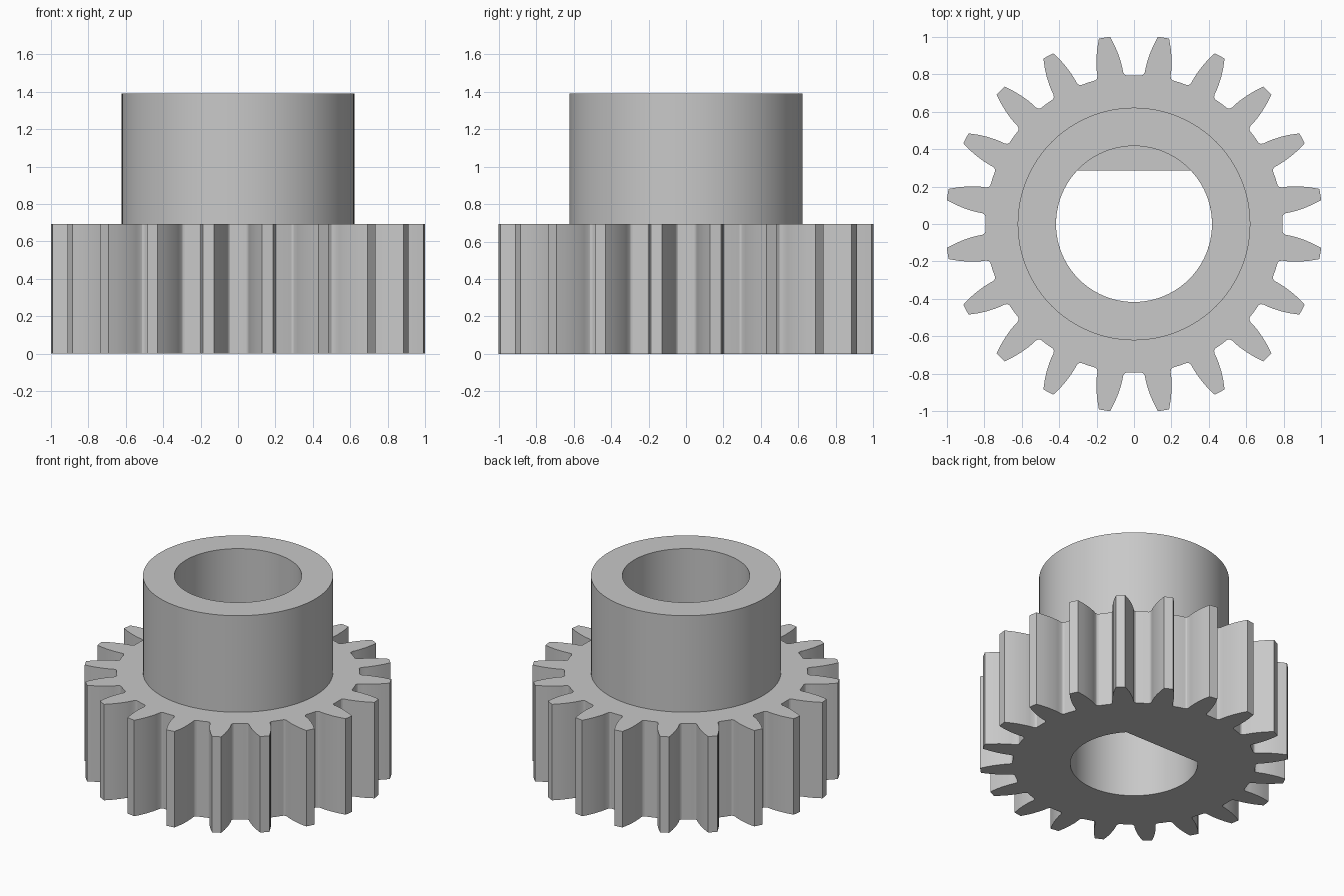
import bpy, bmesh
from math import sin, cos, asin, pi, radians, sqrt

if "Cube" in bpy.data.objects:
    bpy.data.objects.remove(bpy.data.objects["Cube"], do_unlink=True)

TEETH = 20
GEAR_TOP, HUB_TOP = 0.693, 1.39
HUB_R, BORE_R, FLAT_Y = 0.622, 0.417, 0.285

steel = bpy.data.materials.new("grey_metal")
steel.use_nodes = True
GREY = (0.58, 0.58, 0.58, 1)
steel.diffuse_color = GREY
steel.node_tree.nodes["Principled BSDF"].inputs["Base Color"].default_value = GREY


def arc(radius, start, end, steps):
    return [(radius * cos(start + (end - start) * i / steps),
             radius * sin(start + (end - start) * i / steps)) for i in range(steps + 1)]


def circle(radius, steps=96):
    return arc(radius, 0, 2 * pi, steps)[:-1]


def gear_outline():
    # half a tooth: (radius, half width), from root fillet to tip
    flank = [(0.795, 0.083), (0.802, 0.074), (0.815, 0.0695), (0.84, 0.069),
             (0.87, 0.066), (0.917, 0.058), (0.96, 0.047), (1.009, 0.03)]
    points = []
    for t in range(TEETH):
        mid = (t + 0.5) * 2 * pi / TEETH
        polar = [(r, -asin(w / r)) for r, w in flank]
        polar += [(r, -a) for r, a in reversed(polar)]
        polar.append((0.795, pi / TEETH))
        points += [(r * cos(mid + a), r * sin(mid + a)) for r, a in polar]
    return points


def extruded_ring(name, outer, inner, bottom, top):
    # flat outline with a hole, raised into a solid
    bm = bmesh.new()
    edges = []
    for loop in (outer, inner):
        verts = [bm.verts.new((x, y, bottom)) for x, y in loop]
        edges += [bm.edges.new((v, verts[i - 1])) for i, v in enumerate(verts)]
    bmesh.ops.triangle_fill(bm, edges=edges, use_beauty=True, normal=(0, 0, -1))
    raised = bmesh.ops.extrude_face_region(bm, geom=bm.faces[:], use_keep_orig=True)
    moved = [g for g in raised["geom"] if isinstance(g, bmesh.types.BMVert)]
    bmesh.ops.translate(bm, verts=moved, vec=(0, 0, top - bottom))
    bmesh.ops.recalc_face_normals(bm, faces=bm.faces[:])
    mesh = bpy.data.meshes.new(name)
    bm.to_mesh(mesh)
    bm.free()
    mesh.materials.append(steel)
    obj = bpy.data.objects.new(name, mesh)
    bpy.context.collection.objects.link(obj)
    bpy.ops.object.select_all(action='DESELECT')
    obj.select_set(True)
    bpy.context.view_layer.objects.active = obj
    bpy.ops.object.shade_smooth_by_angle(angle=radians(30))
    return obj


# toothed wheel with a D-shaped bore, flat towards the back
flat_angle = asin(FLAT_Y / BORE_R)
d_bore = arc(BORE_R, pi - flat_angle, 2 * pi + flat_angle, 72)
extruded_ring("gear_wheel", gear_outline(), d_bore, 0, GEAR_TOP)

# plain collar with a round bore
extruded_ring("hub_collar", circle(HUB_R), circle(BORE_R), GEAR_TOP, HUB_TOP)
